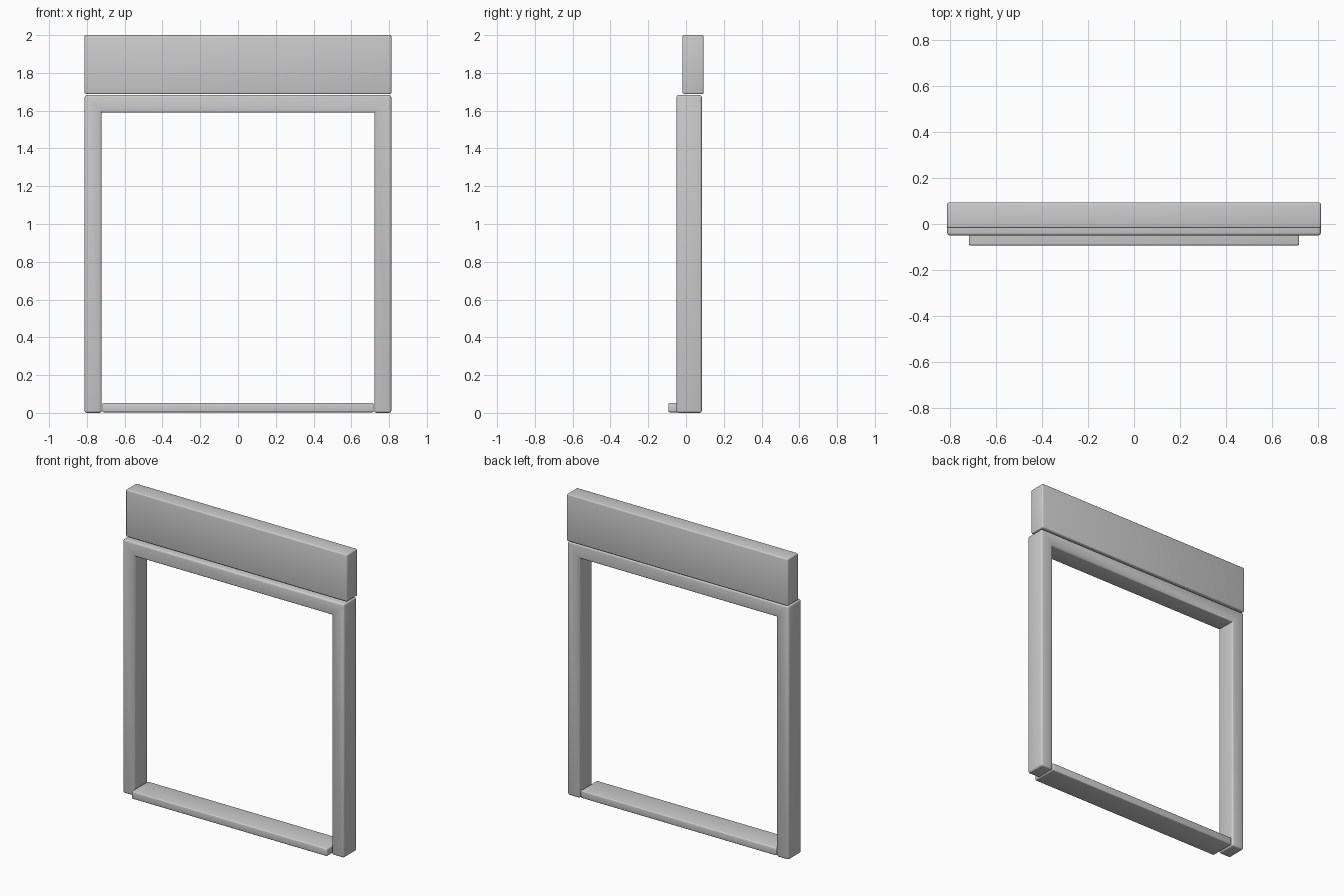
import bpy
import bmesh

cube = bpy.data.objects.get("Cube")
if cube:
    bpy.data.objects.remove(cube, do_unlink=True)

GREY = (0.6, 0.6, 0.6, 1)
grey = bpy.data.materials.new("plain grey")
grey.use_nodes = True
grey.diffuse_color = GREY
grey.node_tree.nodes["Principled BSDF"].inputs["Base Color"].default_value = GREY


def extruded_part(name, outline, front, back, bevel):
    """Extrude an x-z outline from front to back and round its edges."""
    bm = bmesh.new()
    face = bm.faces.new([bm.verts.new((x, front, z)) for x, z in outline])
    moved = bmesh.ops.extrude_face_region(bm, geom=[face])["geom"]
    verts = [v for v in moved if isinstance(v, bmesh.types.BMVert)]
    bmesh.ops.translate(bm, verts=verts, vec=(0, back - front, 0))
    bmesh.ops.recalc_face_normals(bm, faces=bm.faces)
    # Round only the outward corners, so the inner corners stay crisp
    edges = [e for e in bm.edges if e.is_convex]
    bmesh.ops.bevel(bm, geom=edges, offset=bevel, segments=3, profile=0.5,
                    affect="EDGES", clamp_overlap=True)
    mesh = bpy.data.meshes.new(name)
    bm.to_mesh(mesh)
    bm.free()
    mesh.materials.append(grey)
    obj = bpy.data.objects.new(name, mesh)
    bpy.context.collection.objects.link(obj)
    bpy.ops.object.select_all(action="DESELECT")
    obj.select_set(True)
    bpy.context.view_layer.objects.active = obj
    bpy.ops.object.shade_smooth_by_angle(angle=0.6)
    return obj


def box(half_width, bottom, top):
    return [(-half_width, bottom), (half_width, bottom),
            (half_width, top), (-half_width, top)]


OUTER, INNER = 0.812, 0.722
TOP, LINTEL = 1.683, 1.59

# Door surround: two posts joined by a lintel
half = [(INNER, LINTEL), (INNER, 0), (OUTER, 0), (OUTER, TOP)]
surround = half + [(-x, z) for x, z in reversed(half)]
extruded_part("door_surround", surround, -0.05, 0.084, 0.012)

# Header board above the lintel
extruded_part("header_board", box(OUTER, 1.688, 2), -0.018, 0.093, 0.008)

# Threshold between the posts, standing proud at the front
extruded_part("threshold", box(0.718, 0.003, 0.053), -0.093, 0.08, 0.007)
